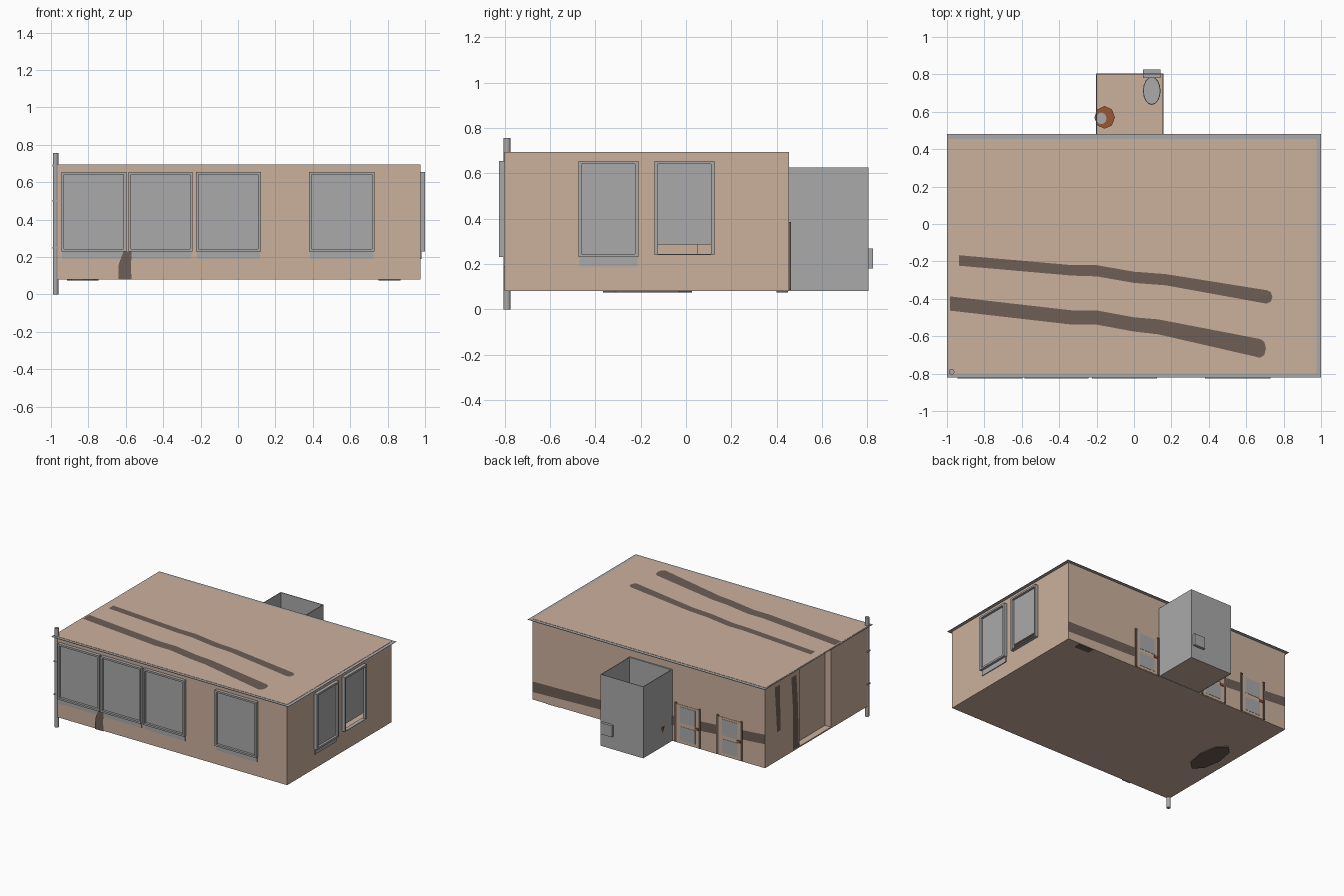
import bpy, bmesh, math
from mathutils import Vector

if "Cube" in bpy.data.objects:
    bpy.data.objects.remove(bpy.data.objects["Cube"])


def mat(name, r, g, b):
    m = bpy.data.materials.new(name)
    m.diffuse_color = (r, g, b, 1)
    m.use_nodes = True
    m.node_tree.nodes["Principled BSDF"].inputs["Base Color"].default_value = m.diffuse_color
    return m


TAN = mat("tan_plaster", 0.60, 0.435, 0.335)
GRAY = mat("plain_gray", 0.40, 0.40, 0.40)
DARK = mat("dark_brown", 0.155, 0.112, 0.094)
RUST = mat("rust_wood", 0.33, 0.095, 0.035)


def finish(name, bm, m):
    bmesh.ops.recalc_face_normals(bm, faces=bm.faces)
    me = bpy.data.meshes.new(name)
    bm.to_mesh(me)
    bm.free()
    me.materials.append(m)
    ob = bpy.data.objects.new(name, me)
    bpy.context.collection.objects.link(ob)
    return ob


def add_box(bm, x0, x1, y0, y1, z0, z1):
    vs = bmesh.ops.create_cube(bm, size=1)["verts"]
    for v in vs:
        v.co = Vector(((x0, x1)[v.co.x > 0], (y0, y1)[v.co.y > 0], (z0, z1)[v.co.z > 0]))


def boxes(name, m, *dims):
    bm = bmesh.new()
    for d in dims:
        add_box(bm, *d)
    return finish(name, bm, m)


def cylinder(name, m, r1, r2, z0, z1, x, y, sy=1, n=16):
    bm = bmesh.new()
    vs = bmesh.ops.create_cone(bm, cap_ends=True, segments=n, radius1=r1, radius2=r2, depth=z1 - z0)["verts"]
    for v in vs:
        v.co = Vector((v.co.x + x, v.co.y * sy + y, v.co.z + (z0 + z1) / 2))
    return finish(name, bm, m)


def ribbon(name, pts, place, round_end=False):
    """Flat strip; pts are (u, v, half width), place maps (u, v) to space."""
    bm = bmesh.new()
    top = [(u, v + w) for u, v, w in pts]
    low = [(u, v - w) for u, v, w in pts]
    if round_end:
        u, v, w = pts[-1]
        top += [(u + 0.022, v + w * 0.7), (u + 0.03, v)]
        low += [(u + 0.022, v - w * 0.7)]
    bm.faces.new([bm.verts.new(place(*p)) for p in top + low[::-1]])
    return finish(name, bm, DARK)


X0, X1, Y0, Y1, Z0, Z1 = -0.985, 0.975, -0.80, 0.455, 0.08, 0.695
T = 0.01

# Building shell
boxes("floor", TAN, (X0, X1, Y0, Y1, Z0, Z0 + T))
boxes("roof", TAN, (X0 - 0.007, X1, Y0, Y1, Z1 - T, Z1))
boxes("front_wall", TAN, (X0, X1, Y0, Y0 + T, Z0, Z1))
boxes("back_wall", TAN, (X0, X1, Y1 - T, Y1, Z0, Z1))
boxes("right_wall", TAN,
      (X1 - T, X1, Y0, -0.14, Z0, Z1), (X1 - T, X1, 0.125, Y1, Z0, Z1),
      (X1 - T, X1, -0.14, 0.125, Z0, 0.24), (X1 - T, X1, -0.14, 0.125, 0.285, Z1))
# Left wall with a shallow entrance recess
boxes("left_wall", TAN,
      (X0, X0 + T, 0.04, Y1, Z0, Z1), (X0, X0 + T, Y0, -0.34, Z0, Z1),
      (X0 + 0.05, X0 + 0.06, -0.35, 0.05, Z0, Z1),
      (X0, X0 + 0.06, 0.04, 0.05, Z0, Z1), (X0, X0 + 0.06, -0.35, -0.34, Z0, Z1))
# Thin eave around the roof
boxes("eave", GRAY, (-1, 1, -0.822, Y0, 0.691, 0.693), (-1, 1, Y1, 0.48, 0.691, 0.693),
      (-1, X0, Y0, Y1, 0.691, 0.693), (X1, 1, Y0, Y1, 0.691, 0.693))


# Windows: raised frame, set-back pane and apron below
def window(name, a0, a1, side, z0=0.23, pane_z=0.23, apron=True):
    def d(u0, u1, o0, o1, za, zb):
        if side == "front":
            return (u0, u1, Y0 - o1, Y0 - o0, za, zb)
        return (X1 + o0, X1 + o1, u0, u1, za, zb)
    w, top, out = 0.014, 0.655, 0.025
    boxes(name + "_frame", GRAY,
          d(a0, a0 + w, 0, out, z0, top), d(a1 - w, a1, 0, out, z0, top),
          d(a0 + w, a1 - w, 0, out, top - w, top),
          d(a0 + w, a1 - w, 0, out, z0, z0 + (w if apron else 0.003)))
    boxes(name + "_pane", GRAY, d(a0 + w, a1 - w, 0.002, 0.007, pane_z, top - w))
    if apron:
        boxes(name + "_apron", GRAY, d(a0 + 0.005, a1 - 0.005, 0, 0.006, 0.19, z0))


for i, (a, b) in enumerate([(-0.945, -0.597), (-0.585, -0.243), (-0.225, 0.122), (0.38, 0.73)]):
    window("front_window_%d" % (i + 1), a, b, "front")
window("right_window_1", -0.475, -0.21, "right")
window("right_window_2", -0.14, 0.125, "right", 0.24, 0.285, False)

# Dark strips on roof and walls
roof = lambda u, v: (u, v, Z1 + 0.002)
ribbon("roof_strip_back", [(-0.935, -0.195, 0.028), (-0.33, -0.248, 0.028), (-0.2, -0.25, 0.03),
                           (0, -0.285, 0.03), (0.17, -0.298, 0.03), (0.71, -0.39, 0.036)], roof, True)
ribbon("roof_strip_front", [(-0.985, -0.425, 0.038), (-0.33, -0.5, 0.038), (-0.2, -0.5, 0.038),
                            (0, -0.537, 0.038), (0.13, -0.55, 0.04), (0.675, -0.665, 0.05)], roof, True)
ribbon("back_wall_band", [(X0, 0.30, 0.036), (-0.3, 0.245, 0.036), (0.35, 0.195, 0.036), (X1, 0.178, 0.04)],
       lambda u, v: (u, Y1 + 0.002, v))
ribbon("front_wall_strip", [(0.08, -0.605, 0.035), (0.16, -0.605, 0.033), (0.23, -0.59, 0.022)],
       lambda u, v: (v, Y0 - 0.008, u))
ribbon("left_wall_strip_tall", [(0.09, 0.085, 0.035), (0.4, 0.09, 0.03), (0.65, 0.11, 0.03)],
       lambda u, v: (X0 - 0.002, v, u))
ribbon("left_wall_strip_short", [(0.3, 0.29, 0.022), (0.65, 0.31, 0.03)],
       lambda u, v: (X0 - 0.002, v, u))

# Back doors: posts, glass, middle rail and handle
for i, c in enumerate((-0.69, -0.335, 0.265)):
    n = "back_door_%d" % (i + 1)
    boxes(n + "_leaf", TAN, (c - 0.1, c + 0.1, Y1, Y1 + 0.003, 0.085, 0.375))
    boxes(n + "_posts", DARK, *[(c + s - 0.007, c + s + 0.007, Y1, Y1 + 0.008, 0.085, 0.385)
                                for s in (-0.1, 0.1)])
    boxes(n + "_glass", GRAY, (c - 0.065, c + 0.065, Y1, Y1 + 0.005, 0.105, 0.21),
          (c - 0.065, c + 0.065, Y1, Y1 + 0.005, 0.24, 0.36))
    boxes(n + "_handle", RUST, (c - 0.09, c - 0.06, Y1, Y1 + 0.008, 0.215, 0.235))

# Corner post with brackets
cylinder("corner_post", GRAY, 0.015, 0.015, 0, 0.755, -0.975, -0.79)
boxes("post_brackets", GRAY, *[(-0.993, -0.957, -0.807, -0.773, z - 0.004, z + 0.004) for z in (0.25, 0.5)])

# Washroom annex, open at the top
A0, A1, B1, H = -0.203, 0.157, 0.805, 0.625
boxes("annex_walls", GRAY, (A0, A0 + 0.005, Y1, B1, Z0, H), (A1 - 0.005, A1, Y1, B1, Z0, H),
      (A0, A1, B1 - 0.005, B1, Z0, H), (A0, A1, Y1, Y1 + 0.009, Z0, H))
boxes("annex_floor", TAN, (A0 + 0.004, A1 - 0.004, Y1, B1 - 0.004, Z0 + 0.002, Z0 + 0.01))

# Toilet
boxes("toilet_tank", GRAY, (0.048, 0.142, 0.78, 0.825, 0.18, 0.268))
cylinder("toilet_bowl", GRAY, 0.028, 0.047, 0.088, 0.175, 0.095, 0.712, 1.55)
cylinder("toilet_lid", GRAY, 0.047, 0.045, 0.175, 0.185, 0.095, 0.712, 1.6)

# Wash basin
cylinder("basin_stand", RUST, 0.03, 0.055, 0.088, 0.23, -0.157, 0.57, 1.1, 8)
cylinder("basin_bowl", GRAY, 0.02, 0.028, 0.22, 0.234, -0.175, 0.565, 1.1, 12)

# Interior pieces and floor plates that show below
boxes("rug", DARK, (-0.37, 0.49, -0.47, 0.17, 0.09, 0.094))
boxes("bench", DARK, (0.60, 0.68, -0.42, 0.195, 0.09, 0.17))
cylinder("floor_plate", DARK, 0.085, 0.085, 0.074, 0.081, -0.83, -0.17, 2.3, 8)
boxes("floor_hatch", DARK, (0.75, 0.87, 0.40, 0.45, 0.075, 0.081))
